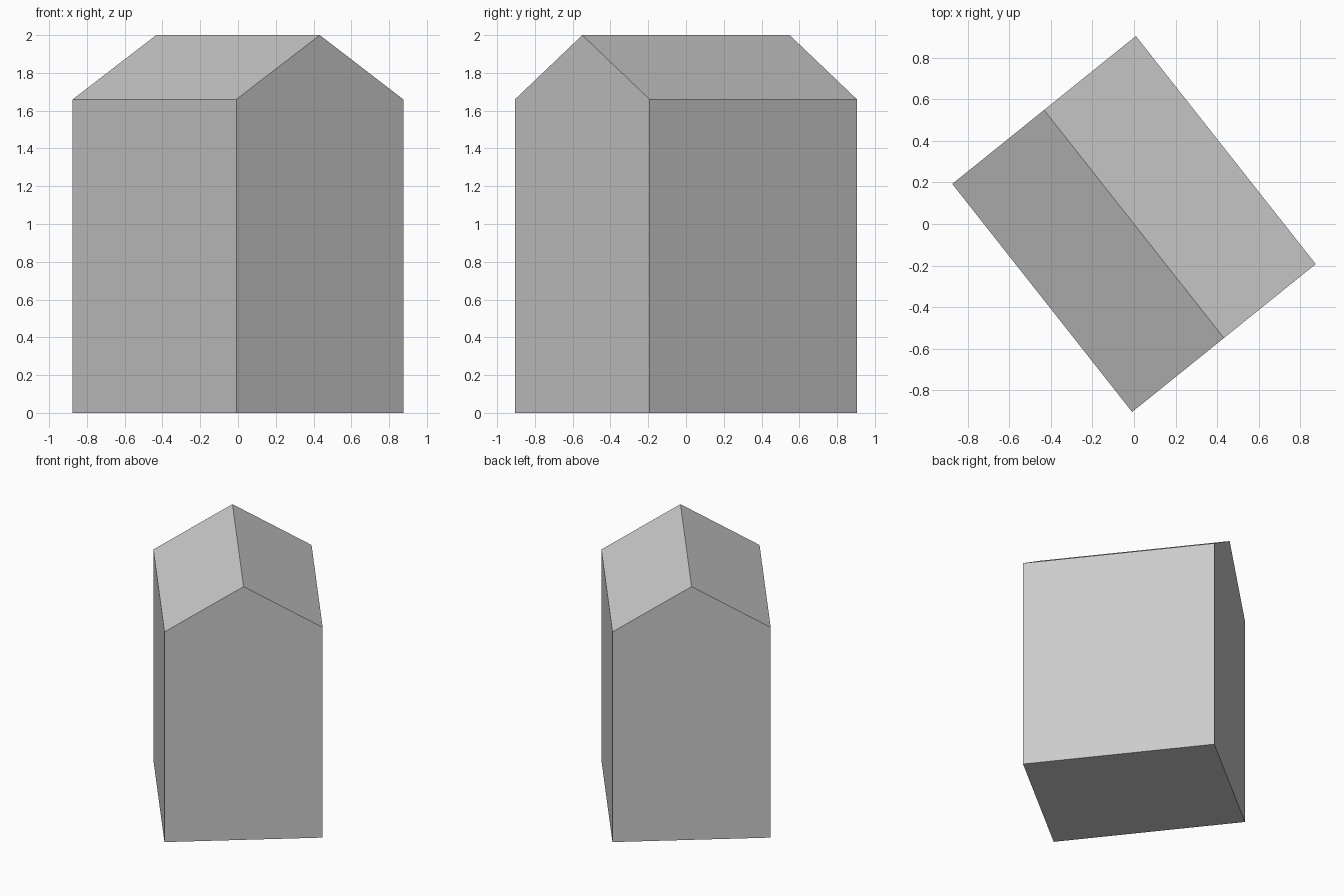
import bpy
import bmesh
from mathutils import Vector

cube = bpy.data.objects.get("Cube")
if cube:
    bpy.data.objects.remove(cube, do_unlink=True)

# Plan axes of the turned footprint: half width and half length
HALF_WIDTH = Vector((0.442, 0.356, 0))
HALF_LENGTH = Vector((0.433, -0.549, 0))
EAVES, RIDGE = 1.66, 2.0

# Plain grey
grey = bpy.data.materials.new("light grey")
grey.use_nodes = True
color = (0.6, 0.6, 0.6, 1)
grey.diffuse_color = color
grey.node_tree.nodes["Principled BSDF"].inputs["Base Color"].default_value = color

# Gable profile (side, height), extruded along the ridge
profile = [(-1, 0), (1, 0), (1, EAVES), (0, RIDGE), (-1, EAVES)]
bm = bmesh.new()
gable = bm.faces.new([
    bm.verts.new(HALF_WIDTH * side + Vector((0, 0, z)) - HALF_LENGTH)
    for side, z in profile
])
extruded = bmesh.ops.extrude_face_region(bm, geom=[gable], use_keep_orig=True)
far_verts = [g for g in extruded["geom"] if isinstance(g, bmesh.types.BMVert)]
bmesh.ops.translate(bm, verts=far_verts, vec=HALF_LENGTH * 2)
bmesh.ops.recalc_face_normals(bm, faces=bm.faces)

mesh = bpy.data.meshes.new("gabled_building")
bm.to_mesh(mesh)
bm.free()
mesh.materials.append(grey)
building = bpy.data.objects.new("gabled_building", mesh)
bpy.context.collection.objects.link(building)
